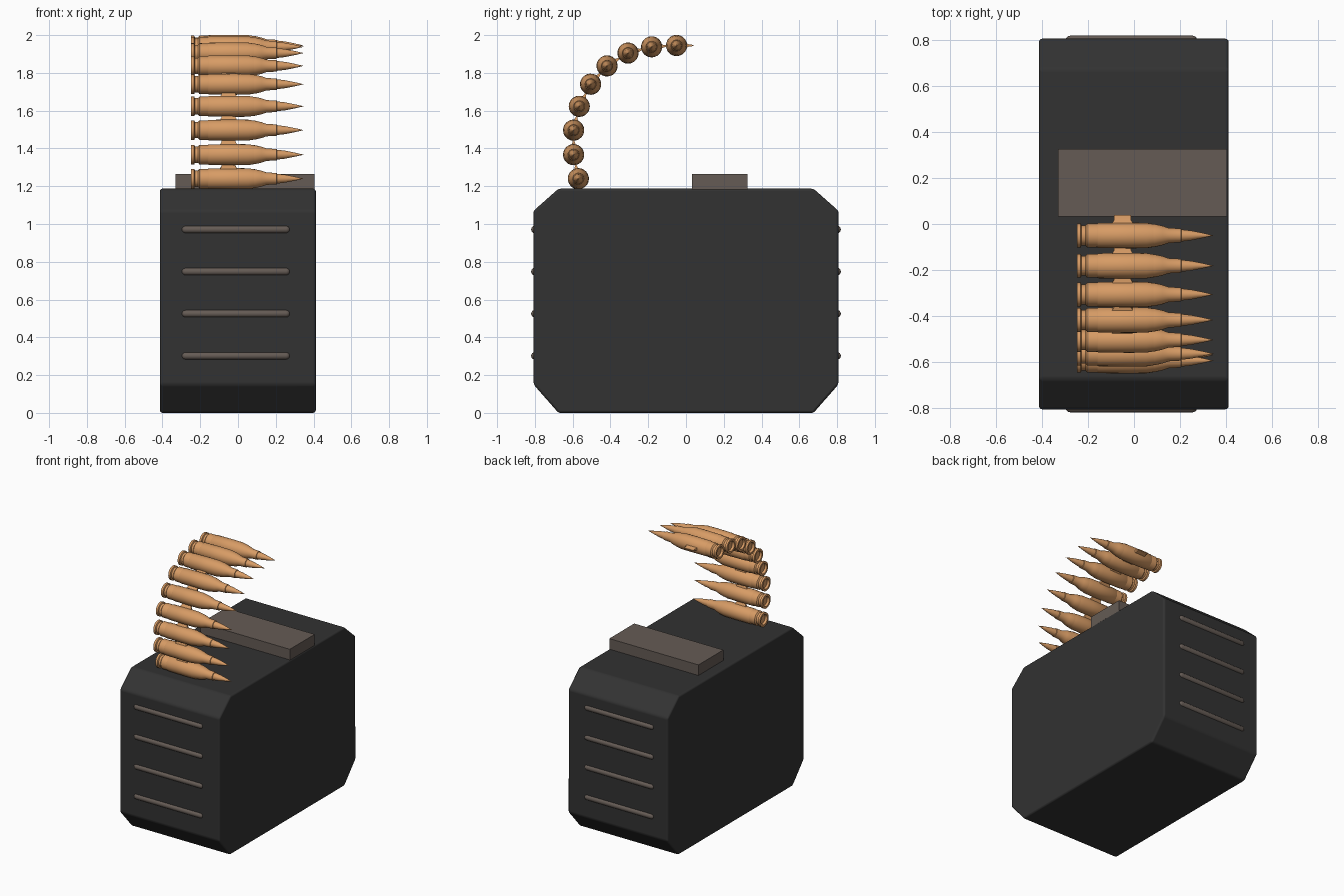
import bpy, bmesh, math
from mathutils import Vector

if "Cube" in bpy.data.objects:
    bpy.data.objects.remove(bpy.data.objects["Cube"])


def material(name, rgb):
    m = bpy.data.materials.new(name)
    m.diffuse_color = (*rgb, 1)
    m.use_nodes = True
    m.node_tree.nodes["Principled BSDF"].inputs["Base Color"].default_value = m.diffuse_color
    return m


BLACK = material("dark_case", (0.032, 0.032, 0.032))
BROWN = material("brown_grey", (0.13, 0.105, 0.09))
COPPER = material("copper", (0.68, 0.33, 0.13))


def to_mesh(name, bm, mat, angle=None):
    bmesh.ops.recalc_face_normals(bm, faces=bm.faces)
    me = bpy.data.meshes.new(name)
    bm.to_mesh(me)
    bm.free()
    me.materials.append(mat)
    if angle:
        me.shade_smooth()
        me.set_sharp_from_angle(angle=math.radians(angle))
    return me


def place(name, me, loc=(0, 0, 0), rot=(0, 0, 0)):
    ob = bpy.data.objects.new(name, me)
    ob.location, ob.rotation_euler = loc, rot
    bpy.context.collection.objects.link(ob)
    return ob


def lathe_x(bm, profile, sides=24):
    """Revolve (x, radius) points around the x axis; radius 0 closes to a point."""
    rings = []
    for x, r in profile:
        if r == 0:
            rings.append([bm.verts.new((x, 0, 0))] * sides)
        else:
            rings.append([bm.verts.new((x, r * math.cos(2 * math.pi * i / sides),
                                        r * math.sin(2 * math.pi * i / sides)))
                          for i in range(sides)])
    for a, b in zip(rings, rings[1:]):
        for i in range(sides):
            j = (i + 1) % sides
            corners = list(dict.fromkeys((a[i], a[j], b[j], b[i])))
            bm.faces.new(corners)


# Case: octagonal outline extruded across x, with softened edges
outline = [(-0.675, 0), (0.675, 0), (0.807, 0.15), (0.807, 1.07),
           (0.675, 1.187), (-0.675, 1.187), (-0.807, 1.07), (-0.807, 0.15)]
bm = bmesh.new()
face = bm.faces.new([bm.verts.new((-0.414, y, z)) for y, z in outline])
ext = bmesh.ops.extrude_face_region(bm, geom=[face])
bmesh.ops.translate(bm, vec=(0.826, 0, 0),
                    verts=[v for v in ext["geom"] if isinstance(v, bmesh.types.BMVert)])
case = place("ammo_case", to_mesh("ammo_case", bm, BLACK, 80))
bev = case.modifiers.new("soft_edges", 'BEVEL')
bev.width, bev.segments, bev.limit_method = 0.014, 3, 'NONE'
case.modifiers.new("even_shading", 'WEIGHTED_NORMAL')

# Lid block
bm = bmesh.new()
bmesh.ops.create_cube(bm, size=1)
bmesh.ops.scale(bm, vec=(0.737, 0.294, 0.09), verts=bm.verts)
place("lid_block", to_mesh("lid_block", bm, BROWN), (0.0375, 0.179, 1.221))

# Grip ribs: capsules half sunk in the front and back
R, X0, X1 = 0.02, -0.298, 0.275
steps = [math.radians(a) for a in (0, 30, 60, 90)]
capsule = [(X0 + R - R * math.cos(a), R * math.sin(a)) for a in steps]
capsule += [(X1 - R + R * math.cos(a), R * math.sin(a)) for a in reversed(steps)]
capsule = [(x, r if r > 1e-5 else 0) for x, r in capsule]
bm = bmesh.new()
lathe_x(bm, capsule, 16)
rib = to_mesh("rib", bm, BROWN, 40)
for side, y in (("front", -0.8), ("back", 0.8)):
    for i in range(4):
        place(f"{side}_rib_{i + 1}", rib, (0, y, 0.302 + 0.223 * i))

# Cartridge: recessed base, rim, groove, body, shoulder, neck and pointed tip
bm = bmesh.new()
lathe_x(bm, [(-0.232, 0), (-0.232, 0.033), (-0.248, 0.037), (-0.248, 0.052),
             (-0.232, 0.052), (-0.228, 0.043), (-0.212, 0.043), (-0.204, 0.052),
             (0.09, 0.050), (0.125, 0.042), (0.15, 0.033), (0.205, 0.030),
             (0.207, 0.026), (0.25, 0.021), (0.30, 0.011), (0.335, 0.003), (0.347, 0)])
cartridge = to_mesh("cartridge", bm, COPPER, 35)

# Belt link: sleeve around the cartridge and a tapered tab to the next one
bm = bmesh.new()
lathe_x(bm, [(-0.16, 0.051), (-0.155, 0.0545), (-0.02, 0.056),
             (0.055, 0.055), (0.085, 0.050)])
tab = [(-0.10, 0.045, 0.014), (-0.088, 0.066, 0.006), (-0.088, 0.09, 0.003)]
quads = [[bm.verts.new(p) for p in ((x, y, -t), (-0.1 - x, y, -t),
                                    (-0.1 - x, y, t), (x, y, t))] for x, y, t in tab]
for a, b in zip(quads, quads[1:]):
    for i in range(4):
        j = (i + 1) % 4
        bm.faces.new((a[i], a[j], b[j], b[i]))
bm.faces.new(quads[0])
bm.faces.new(quads[-1])
link = to_mesh("belt_link", bm, COPPER, 35)

# Belt path in (y, z), rising from the case and curling back
path = [Vector(p) for p in ((-0.57, 1.24), (-0.595, 1.367), (-0.595, 1.497),
                            (-0.565, 1.623), (-0.505, 1.74), (-0.418, 1.837),
                            (-0.307, 1.905), (-0.182, 1.938), (-0.05, 1.945))]
for i, p in enumerate(path):
    d = path[i + 1] - p if i + 1 < len(path) else Vector((1, 0))
    turn = (math.atan2(d.y, d.x), 0, 0)
    place(f"cartridge_{i + 1}", cartridge, (0, p.x, p.y), turn)
    place(f"belt_link_{i + 1}", link, (0, p.x, p.y), turn)
